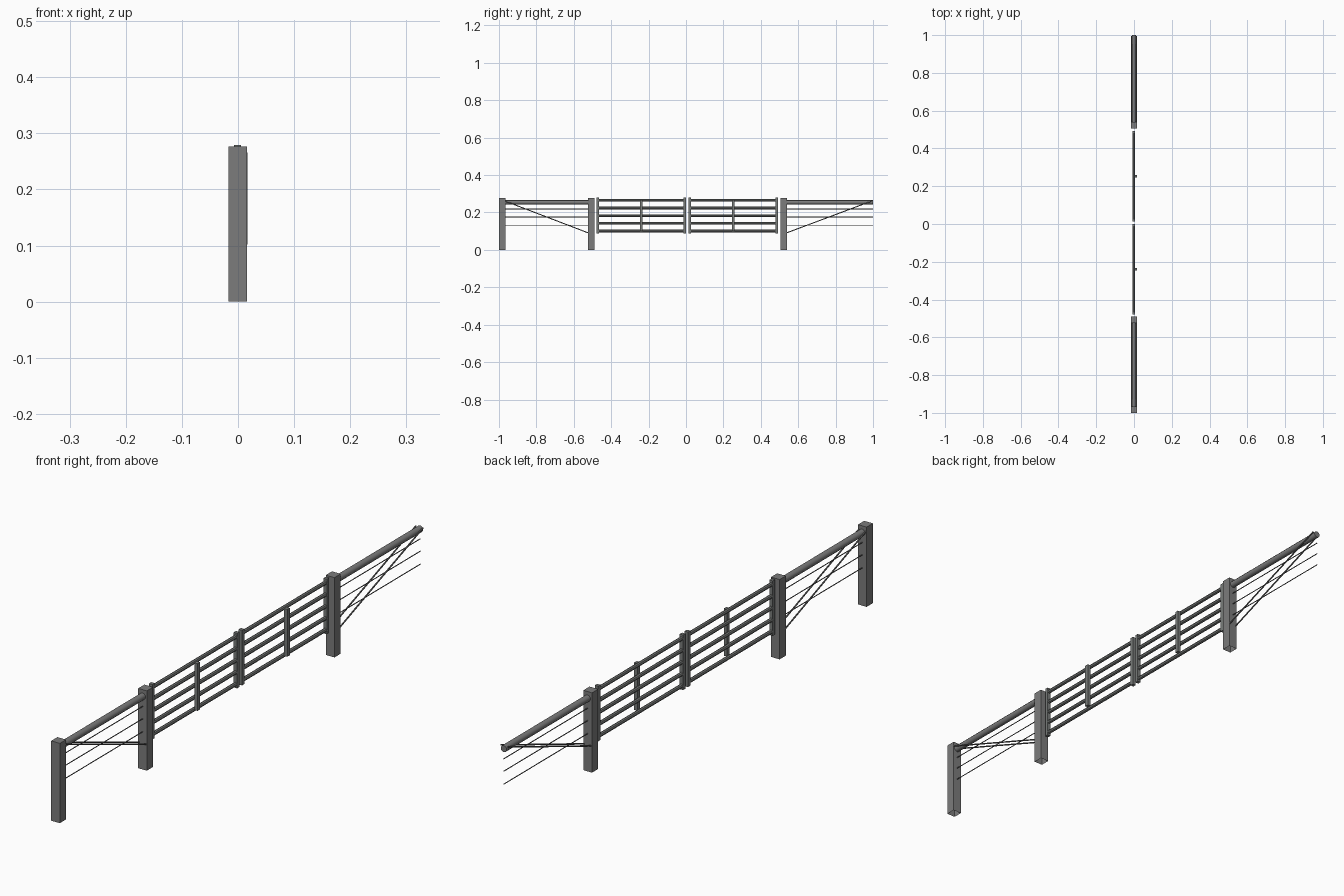
import bpy, bmesh
from mathutils import Vector

if "Cube" in bpy.data.objects:
    bpy.data.objects.remove(bpy.data.objects["Cube"])


def material(name, v):
    m = bpy.data.materials.new(name)
    m.diffuse_color = (v[0], v[1], v[2], 1)
    m.use_nodes = True
    m.node_tree.nodes["Principled BSDF"].inputs["Base Color"].default_value = m.diffuse_color
    return m


POST = material("weathered grey", (0.2, 0.2, 0.2))
METAL = material("gate steel", (0.19, 0.20, 0.195))
WIRE = material("dark wire", (0.15, 0.15, 0.15))


def finish(bm, name, mat):
    me = bpy.data.meshes.new(name)
    bm.to_mesh(me)
    bm.free()
    me.materials.append(mat)
    ob = bpy.data.objects.new(name, me)
    bpy.context.collection.objects.link(ob)
    return ob


def box(name, lo, hi, mat, open_bottom=False):
    bm = bmesh.new()
    bmesh.ops.create_cube(bm, size=1)
    lo, hi = Vector(lo), Vector(hi)
    for v in bm.verts:
        v.co = Vector([(lo[i] + hi[i]) / 2 + v.co[i] * (hi[i] - lo[i]) for i in range(3)])
    if open_bottom:
        bm.normal_update()
        bmesh.ops.delete(bm, geom=[f for f in bm.faces if f.normal.z < -0.5], context='FACES')
    return finish(bm, name, mat)


def rod(name, a, b, r, mat, sides=8):
    a, b = Vector(a), Vector(b)
    bm = bmesh.new()
    bmesh.ops.create_cone(bm, cap_ends=True, segments=sides, radius1=r, radius2=r,
                          depth=(b - a).length)
    rot = Vector((0, 0, 1)).rotation_difference(b - a).to_matrix().to_4x4()
    bm.transform(rot)
    bmesh.ops.translate(bm, verts=bm.verts, vec=(a + b) / 2)
    for f in bm.faces:
        f.smooth = len(f.verts) == 4 and sides > 8
    return finish(bm, name, mat)


# square posts, open underneath
for y in (-1.0, -0.523, 0.506):
    box("post", (-0.017, y, 0), (0.016, y + 0.034, 0.277), POST, True)

# two gate leaves: stiles, five tube rails, one middle brace
for y0, y1 in ((-0.478, 0.0), (0.014, 0.492)):
    for y in (y0, y1 - 0.013):
        box("gate_stile", (-0.0075, y, 0.088), (0.0055, y + 0.013, 0.279), METAL)
    for i in range(5):
        z = 0.101 + i * 0.041
        rod("gate_rail", (-0.001, y0 + 0.01, z), (-0.001, y1 - 0.01, z), 0.0068, METAL)
    m = (y0 + y1) / 2
    box("gate_brace", (0.005, m - 0.007, 0.102), (0.017, m + 0.007, 0.266), METAL)

# fence sections either side: top pole, line wires, paired diagonal stays
for outer, inner in ((-0.975, -0.515), (1.0, 0.53)):
    rod("top_pole", (0, outer, 0.254), (0, inner, 0.254), 0.0115, POST, 10)
    for z in (0.219, 0.176, 0.131):
        rod("line_wire", (0, outer, z), (0, inner, z), 0.0017, WIRE, 6)
    for x in (-0.0135, 0.0135):
        s = 1 if outer > 0 else -1
        rod("diagonal_stay", (x, outer - 0.005 * s, 0.262),
            (x, inner + 0.005 * s, 0.09), 0.0026, WIRE, 6)
